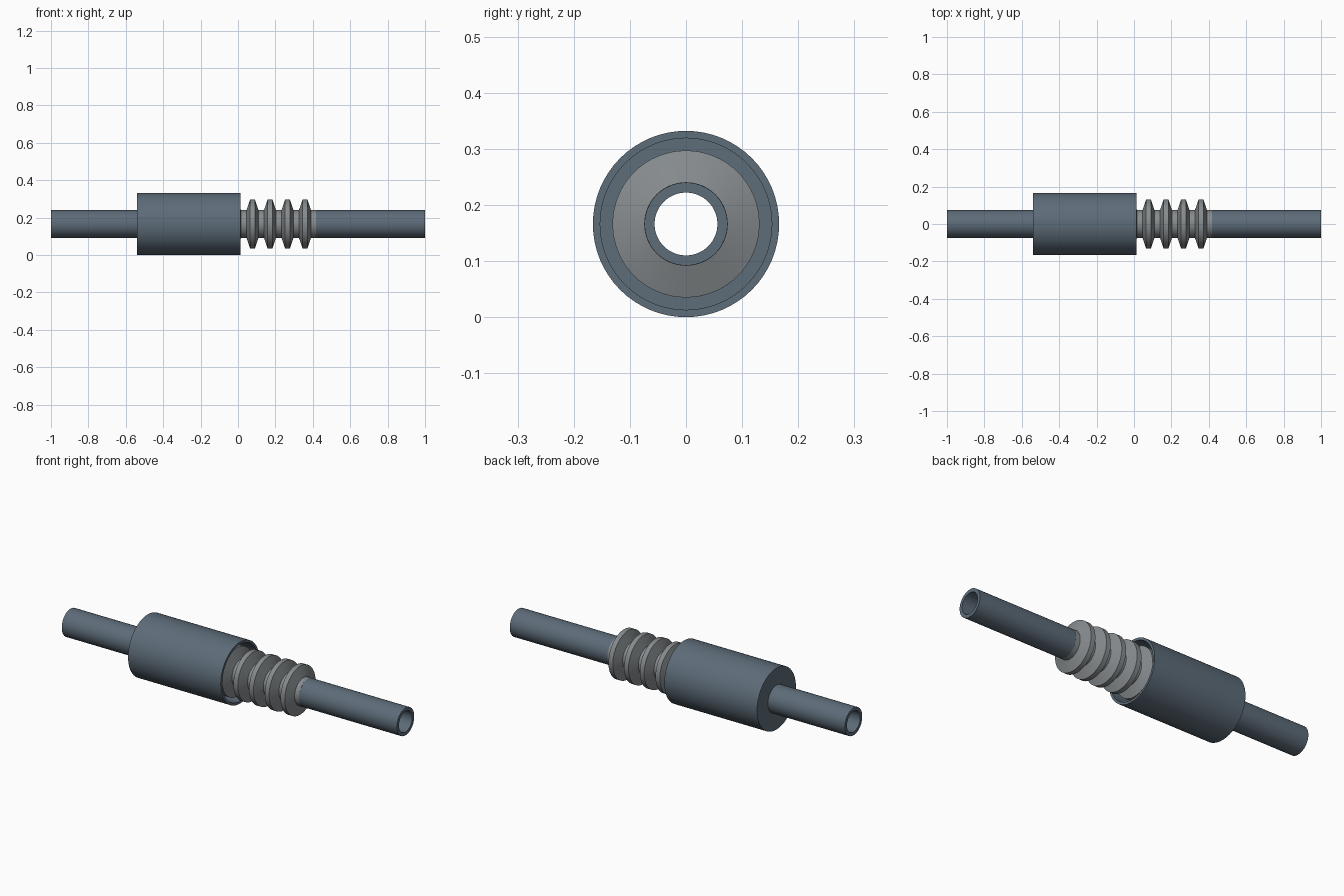
import bpy, bmesh, math

if "Cube" in bpy.data.objects:
    bpy.data.objects.remove(bpy.data.objects["Cube"])

R = 0.166      # shroud radius, also axis height
SIDES = 64


def material(name, rgb):
    m = bpy.data.materials.new(name)
    m.diffuse_color = (*rgb, 1)
    m.use_nodes = True
    m.node_tree.nodes["Principled BSDF"].inputs["Base Color"].default_value = m.diffuse_color
    return m


def lathe(name, profile, mat):
    """Revolve a closed (x, radius) profile about the x axis."""
    bm = bmesh.new()
    rings = []
    for i in range(SIDES):
        a = 2 * math.pi * i / SIDES
        rings.append([bm.verts.new((x, r * math.sin(a), R + r * math.cos(a)))
                      for x, r in profile])
    n = len(profile)
    for i in range(SIDES):
        a, b = rings[i], rings[(i + 1) % SIDES]
        for j in range(n):
            k = (j + 1) % n
            bm.faces.new((a[j], a[k], b[k], b[j]))
    bmesh.ops.recalc_face_normals(bm, faces=bm.faces)
    me = bpy.data.meshes.new(name)
    bm.to_mesh(me)
    bm.free()
    ob = bpy.data.objects.new(name, me)
    bpy.context.collection.objects.link(ob)
    me.materials.append(mat)
    bpy.ops.object.select_all(action='DESELECT')
    ob.select_set(True)
    bpy.context.view_layer.objects.active = ob
    bpy.ops.object.shade_smooth_by_angle(angle=math.radians(25))
    return ob


steel = material("blue_steel", (0.11, 0.15, 0.19))
bright = material("bright_steel", (0.24, 0.26, 0.27))

# Pipe ends
PIPE, BORE = 0.074, 0.056
X0, X1 = -0.355, 0.416
for name, a, b in (("left_pipe", -1, X0), ("right_pipe", X1, 1)):
    lathe(name, [(a, BORE), (a, PIPE), (b, PIPE), (b, BORE)], steel)

# Corrugated bellows: trapezoid ridges, thin walled
PITCH, COUNT, LAST = 0.0935, 8, 0.358
WALL = 0.008
outer, inner = [(X0, 0.0745)], [(X0, 0.0665)]
for i in range(COUNT):
    c = LAST - PITCH * (COUNT - 1 - i)
    outer += [(c - 0.032, 0.0745), (c - 0.013, 0.131),
              (c + 0.013, 0.131), (c + 0.032, 0.0745)]
    inner += [(c - 0.026, 0.0665), (c - 0.007, 0.131 - WALL),
              (c + 0.007, 0.131 - WALL), (c + 0.026, 0.0665)]
outer.append((X1, 0.0745))
inner.append((X1, 0.0665))
lathe("bellows", outer + inner[::-1], bright)

# Protective shroud: cup closed on the left, open on the right
lathe("shroud", [(-0.54, 0.073), (-0.54, R), (0.013, R), (0.013, 0.153),
                 (-0.525, 0.153), (-0.525, 0.073)], steel)
